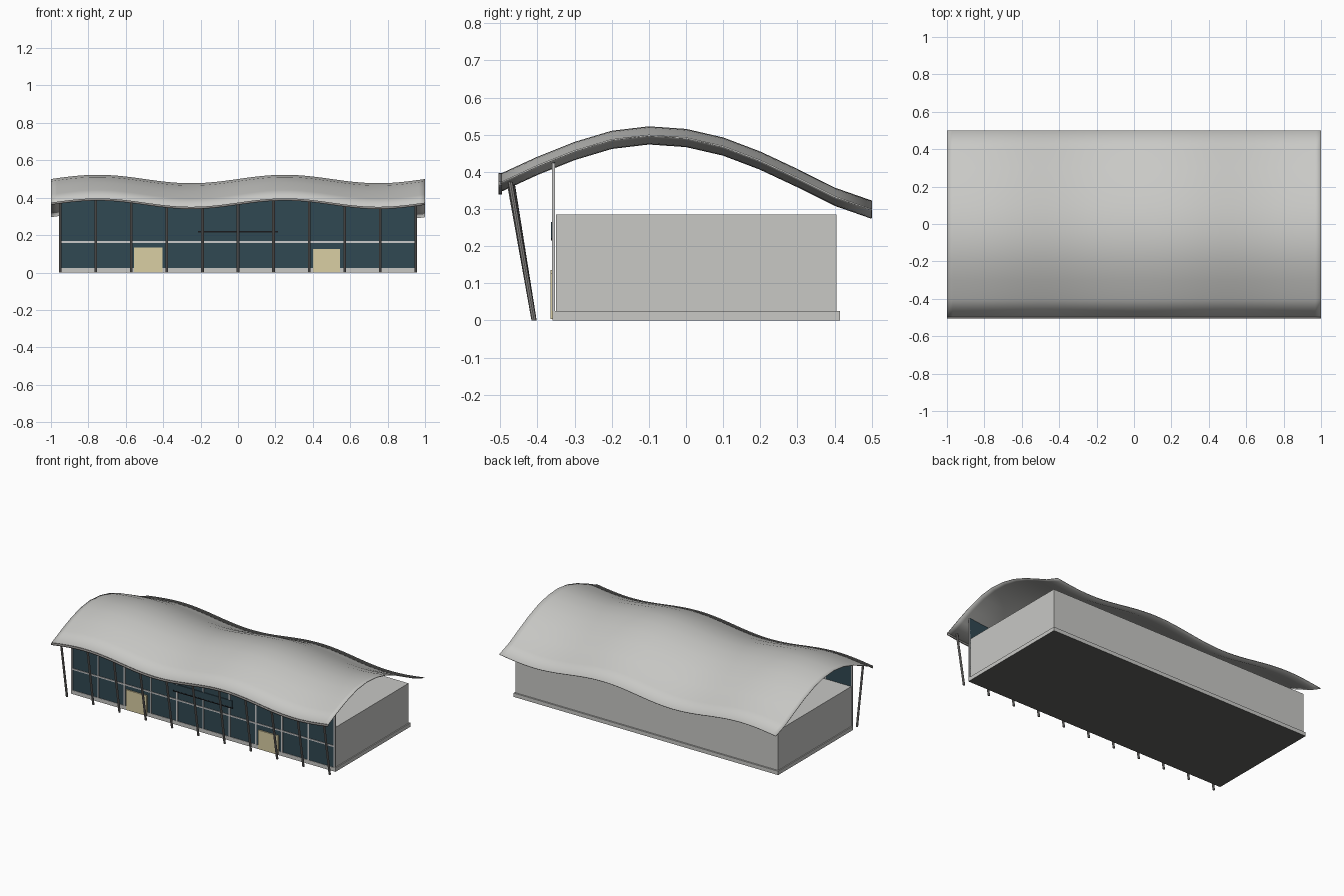
import bpy, bmesh, math
from mathutils import Vector

cube = bpy.data.objects.get("Cube")
if cube:
    bpy.data.objects.remove(cube, do_unlink=True)


def material(name, rgb):
    m = bpy.data.materials.new(name)
    m.use_nodes = True
    m.diffuse_color = (*rgb, 1)
    m.node_tree.nodes["Principled BSDF"].inputs["Base Color"].default_value = (*rgb, 1)
    return m


PALE = material("pale grey", (0.58, 0.58, 0.56))
UNDER = material("dark underside", (0.12, 0.12, 0.11))
GLASS = material("dark blue glass", (0.03, 0.065, 0.085))
STEEL = material("steel grey", (0.27, 0.26, 0.25))
FRAME = material("light frame", (0.6, 0.6, 0.6))
DOOR = material("sand door", (0.7, 0.62, 0.37))
BLACK = material("black trim", (0.01, 0.01, 0.012))

# Roof section from front to back, one height every 0.1
SECTION = [0.370, 0.416, 0.456, 0.486, 0.498, 0.491, 0.468, 0.430, 0.383, 0.333, 0.298]
WAVE = 0.0225
BAYS = [-0.95 + 0.19 * i for i in range(11)]
STEPS = 64


def roof_z(x, y):
    t = (y + 0.5) * 10
    i = max(0, min(int(t), 9))
    f = t - i
    return SECTION[i] * (1 - f) + SECTION[i + 1] * f + WAVE * math.sin(2 * math.pi * x)


def finish(name, bm, mats):
    bmesh.ops.recalc_face_normals(bm, faces=bm.faces)
    me = bpy.data.meshes.new(name)
    bm.to_mesh(me)
    bm.free()
    ob = bpy.data.objects.new(name, me)
    bpy.context.collection.objects.link(ob)
    for m in mats:
        me.materials.append(m)
    return ob


def box(name, x, y, z, *mats):
    bm = bmesh.new()
    bmesh.ops.create_cube(bm, size=1)
    for v in bm.verts:
        v.co = [(a + b) / 2 + c * (b - a) for (a, b), c in zip((x, y, z), v.co)]
    return finish(name, bm, mats)


def sheet(name, xs, rows, mat, thickness):
    """Surface over xs; each row is a function of x giving a (y, z) point."""
    bm = bmesh.new()
    grid = [[bm.verts.new((x, *row(x))) for x in xs] for row in rows]
    for a, b in zip(grid, grid[1:]):
        for i in range(len(xs) - 1):
            bm.faces.new((a[i], a[i + 1], b[i + 1], b[i]))
    ob = finish(name, bm, [mat])
    mod = ob.modifiers.new("thickness", "SOLIDIFY")
    mod.thickness = thickness
    mod.offset = 0
    return ob


def span(half):
    return [half * (2 * i / STEPS - 1) for i in range(STEPS + 1)]


def smooth(ob):
    bpy.ops.object.select_all(action="DESELECT")
    ob.select_set(True)
    bpy.context.view_layer.objects.active = ob
    bpy.ops.object.shade_smooth_by_angle(angle=math.radians(40))


# Floor slab and solid hall behind the glass
slab = box("floor_slab", (-0.957, 0.957), (-0.36, 0.415), (0, 0.025), PALE, UNDER)
for face in slab.data.polygons:
    face.material_index = int(face.normal.z < -0.5)
box("hall_walls", (-0.95, 0.95), (-0.35, 0.405), (0.025, 0.285), PALE)

# Wavy roof shell
rows = [lambda x, y=-0.5 + 0.1 * i: (y, roof_z(x, y)) for i in range(11)]
smooth(sheet("roof", span(1), rows, PALE, 0.004))

# Fascia following the front eave
smooth(sheet("front_fascia", span(1),
             [lambda x: (-0.5, roof_z(x, -0.5) - 0.008),
              lambda x: (-0.5, roof_z(x, -0.5) + 0.004)], STEEL, 0.01))

# Glass front reaching up to the roof
sheet("glass_front", span(0.95),
      [lambda x: (-0.355, 0.025), lambda x: (-0.355, roof_z(x, -0.355) - 0.002)], GLASS, 0.004)

# Glazing bars
box("glass_rail", (-0.95, 0.95), (-0.361, -0.357), (0.159, 0.168), FRAME)
for i, x in enumerate(BAYS):
    box(f"mullion_{i + 1}", (x - 0.005, x + 0.005), (-0.361, -0.353),
        (0.025, roof_z(x, -0.355) - 0.004), FRAME)

# Leaning columns under the eave
for i, x in enumerate(BAYS):
    foot = Vector((x, -0.409, 0))
    head = Vector((x, -0.473, roof_z(x, -0.473) - 0.003))
    bm = bmesh.new()
    ends = [[bm.verts.new(p + Vector((0.007 * math.cos(a), 0.007 * math.sin(a), 0)))
             for a in (k * math.pi / 4 for k in range(8))] for p in (foot, head)]
    for k in range(8):
        n = (k + 1) % 8
        bm.faces.new((ends[0][k], ends[0][n], ends[1][n], ends[1][k]))
    for end in ends:
        bm.faces.new(end)
    smooth(finish(f"column_{i + 1}", bm, [STEEL]))

# Doors
box("right_door", (-0.555, -0.405), (-0.365, -0.357), (0.004, 0.135), DOOR)
box("left_door", (0.4, 0.545), (-0.365, -0.357), (0.004, 0.127), DOOR)

# Blank panel over the entrance with a dark lower edge
box("front_panel", (-0.21, 0.21), (-0.363, -0.358), (0.222, 0.265), GLASS)
box("panel_edge", (-0.215, 0.215), (-0.364, -0.358), (0.215, 0.222), BLACK)
